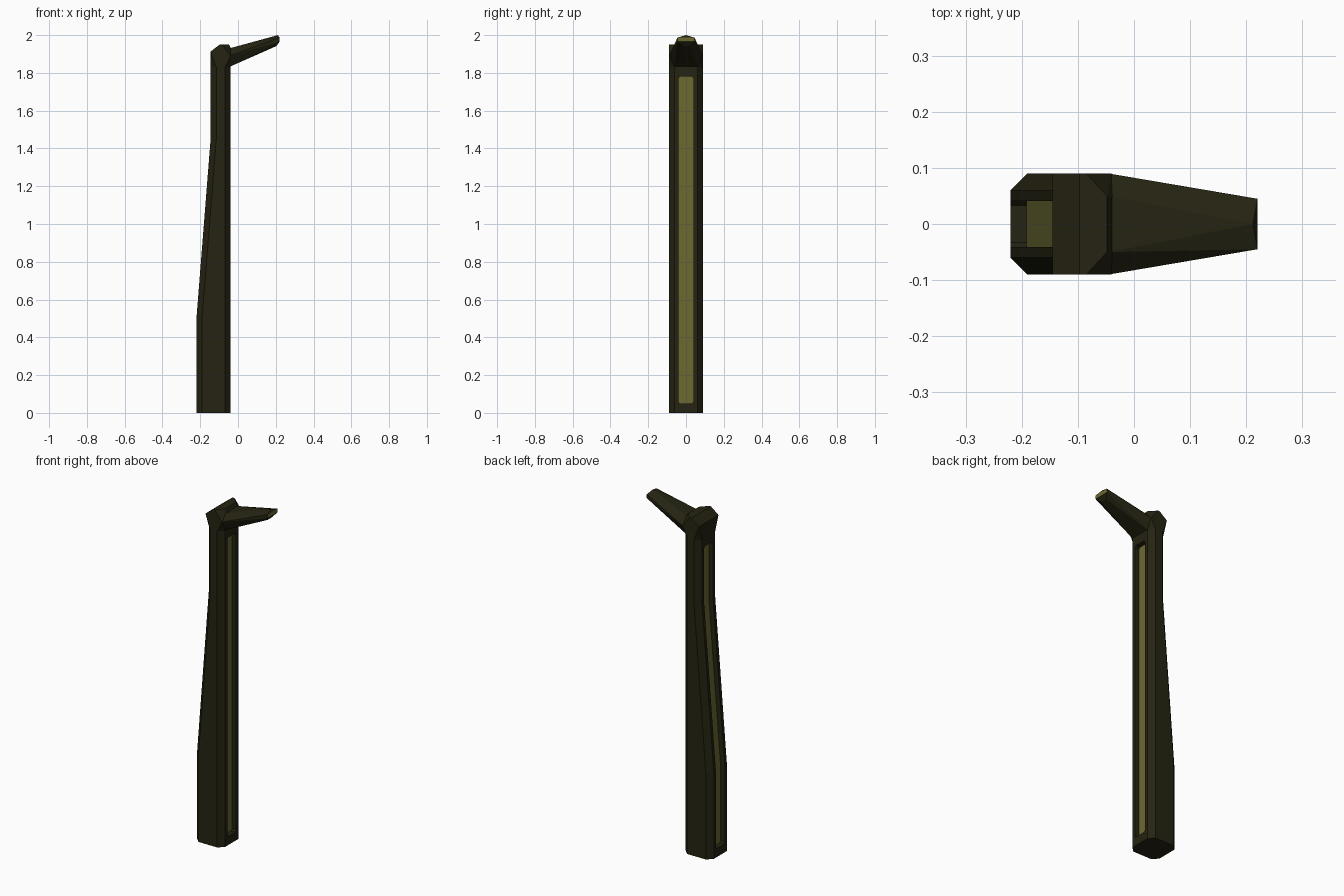
import bpy, bmesh

if "Cube" in bpy.data.objects:
    bpy.data.objects.remove(bpy.data.objects["Cube"])


def material(name, rgb):
    m = bpy.data.materials.new(name)
    m.diffuse_color = (*rgb, 1)
    m.use_nodes = True
    m.node_tree.nodes["Principled BSDF"].inputs["Base Color"].default_value = m.diffuse_color
    return m


dark = material("dark olive", (0.018, 0.017, 0.006))
pale = material("pale olive", (0.15, 0.138, 0.032))


def finish(name, bm, mats):
    bmesh.ops.recalc_face_normals(bm, faces=bm.faces)
    mesh = bpy.data.meshes.new(name)
    bm.to_mesh(mesh)
    bm.free()
    ob = bpy.data.objects.new(name, mesh)
    bpy.context.collection.objects.link(ob)
    for m in mats:
        mesh.materials.append(m)
    return ob


def loft(name, rings, mat):
    bm = bmesh.new()
    loops = [[bm.verts.new(p) for p in r] for r in rings]
    n = len(loops[0])
    for a, b in zip(loops, loops[1:]):
        for i in range(n):
            j = (i + 1) % n
            bm.faces.new((a[i], a[j], b[j], b[i]))
    bm.faces.new(loops[0])
    bm.faces.new(loops[-1])
    return finish(name, bm, [mat])


def hull(name, half, mats, tip_x=None):
    # convex solid from points mirrored across y = 0
    bm = bmesh.new()
    for p in {(x, s * y, z) for x, y, z in half for s in (1, -1)}:
        bm.verts.new(p)
    bmesh.ops.convex_hull(bm, input=bm.verts)
    bmesh.ops.dissolve_limit(bm, angle_limit=0.01, verts=bm.verts, edges=bm.edges)
    for f in bm.faces:
        if tip_x and all(v.co.x > tip_x for v in f.verts):
            f.material_index = 1
    return finish(name, bm, mats)


def octagon(x0, z, x1=-0.04, w=0.09, c=0.03):
    h = [(x0, w - c), (x0 + c, w), (x1 - c, w), (x1, w - c)]
    return [(x, y, z) for x, y in h] + [(x, -y, z) for x, y in reversed(h)]


def panel(name, rows, inward, d0, d1, mat):
    # strip that follows a post face, between two depths
    rings = []
    for z, x, w in rows:
        a, b = x + inward * d0, x + inward * d1
        rings.append([(a, -w, z), (a, w, z), (b, w, z), (b, -w, z)])
    return loft(name, rings, mat)


# post with chamfered corners and a tapering back
post = loft("post", [octagon(-0.22, 0), octagon(-0.22, 0.5),
                     octagon(-0.145, 1.45), octagon(-0.145, 1.83)], dark)

# recessed light strips on both narrow sides
ends = ((0.05, 0.033), (0.06, 0.041)), ((1.77, 0.041), (1.78, 0.033))
strips = {
    "front_strip": (-1, -0.04, -0.04, ()),
    "back_strip": (1, -0.22, -0.145, ((0.5, -0.22, 0.041), (1.45, -0.145, 0.041))),
}
for name, (inward, low, high, middle) in strips.items():
    rows = [(z, low, w) for z, w in ends[0]] + list(middle) + [(z, high, w) for z, w in ends[1]]
    cutter = panel(name + "_cutter", rows, inward, -0.02, 0.03, dark)
    cutter.hide_render = True
    mod = post.modifiers.new("recess", "BOOLEAN")
    mod.operation = "DIFFERENCE"
    mod.solver = "EXACT"
    mod.object = cutter
    bpy.context.view_layer.objects.active = post
    bpy.ops.object.modifier_apply(modifier=mod.name)
    bpy.data.objects.remove(cutter)
    panel(name, rows, inward, 0.028, 0.034, pale)

# flared head block
hull("head", octagon(-0.145, 1.83) + [
    (-0.145, 0.09, 1.913), (-0.097, 0.09, 1.95), (-0.085, 0.09, 1.95),
    (-0.048, 0.05, 1.95), (-0.038, 0.05, 1.93), (-0.04, 0.09, 1.89)], [dark])

# tapering arm with a pale end face
hull("arm", [
    (-0.045, 0.05, 1.93), (-0.045, 0.09, 1.89), (-0.045, 0.06, 1.832),
    (0.212, 0, 2.0), (0.22, 0.045, 1.987), (0.22, 0.045, 1.965),
    (0.203, 0.02, 1.942)], [dark, pale], tip_x=0.219)
